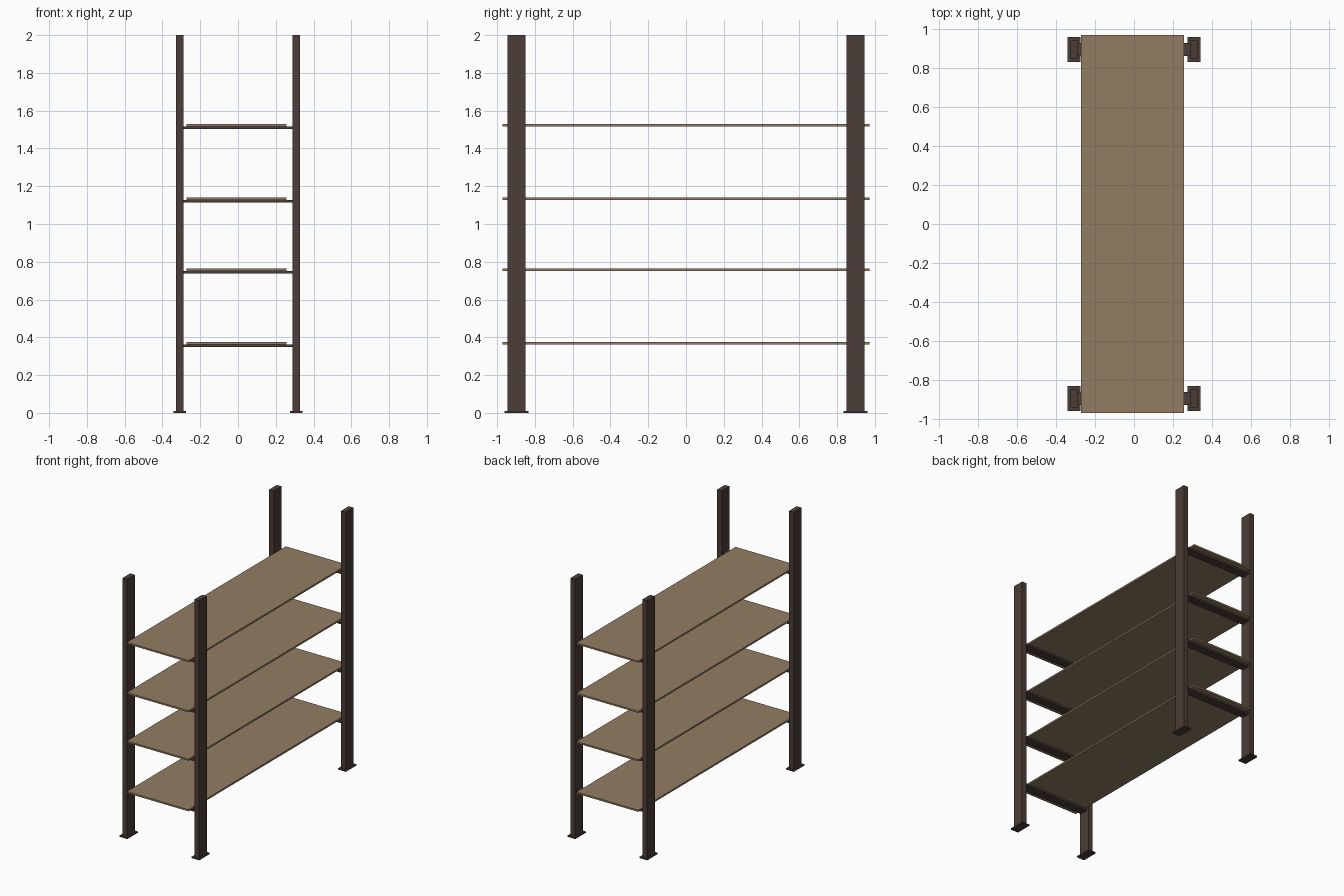
import bpy

if "Cube" in bpy.data.objects:
    bpy.data.objects.remove(bpy.data.objects["Cube"])


def material(name, rgb):
    m = bpy.data.materials.new(name)
    m.diffuse_color = (*rgb, 1.0)
    m.use_nodes = True
    m.node_tree.nodes["Principled BSDF"].inputs["Base Color"].default_value = m.diffuse_color
    return m


dark = material("dark_brown_metal", (0.071, 0.047, 0.038))
wood = material("tan_board", (0.285, 0.205, 0.123))


def box(name, x, y, z, mat):
    """Axis-aligned box from (min, max) ranges."""
    bpy.ops.mesh.primitive_cube_add(size=1, location=[(a + b) / 2 for a, b in (x, y, z)])
    ob = bpy.context.object
    ob.name = name
    ob.scale = [b - a for a, b in (x, y, z)]
    bpy.ops.object.transform_apply(location=False, rotation=False, scale=True)
    ob.data.materials.append(mat)
    return ob


PX, PY = 0.308, 0.897          # post centres
SHELF_TOPS = (0.374, 0.765, 1.14, 1.529)

# Four upright posts on thin foot plates
for sx in (-1, 1):
    for sy in (-1, 1):
        cx, cy = sx * PX, sy * PY
        box("post", (cx - 0.02, cx + 0.02), (cy - 0.047, cy + 0.047), (0.01, 2.0), dark)
        box("foot_plate", (cx - 0.033, cx + 0.033), (cy - 0.064, cy + 0.064), (0, 0.01), dark)

# Shelf boards, each resting on a flat crossbar at both ends
for top in SHELF_TOPS:
    box("shelf_board", (-0.272, 0.256), (-0.972, 0.972), (top - 0.013, top), wood)
    for sy in (-1, 1):
        cy = sy * PY
        box("crossbar", (-PX + 0.02, PX - 0.02), (cy - 0.034, cy + 0.034),
            (top - 0.026, top - 0.013), dark)
